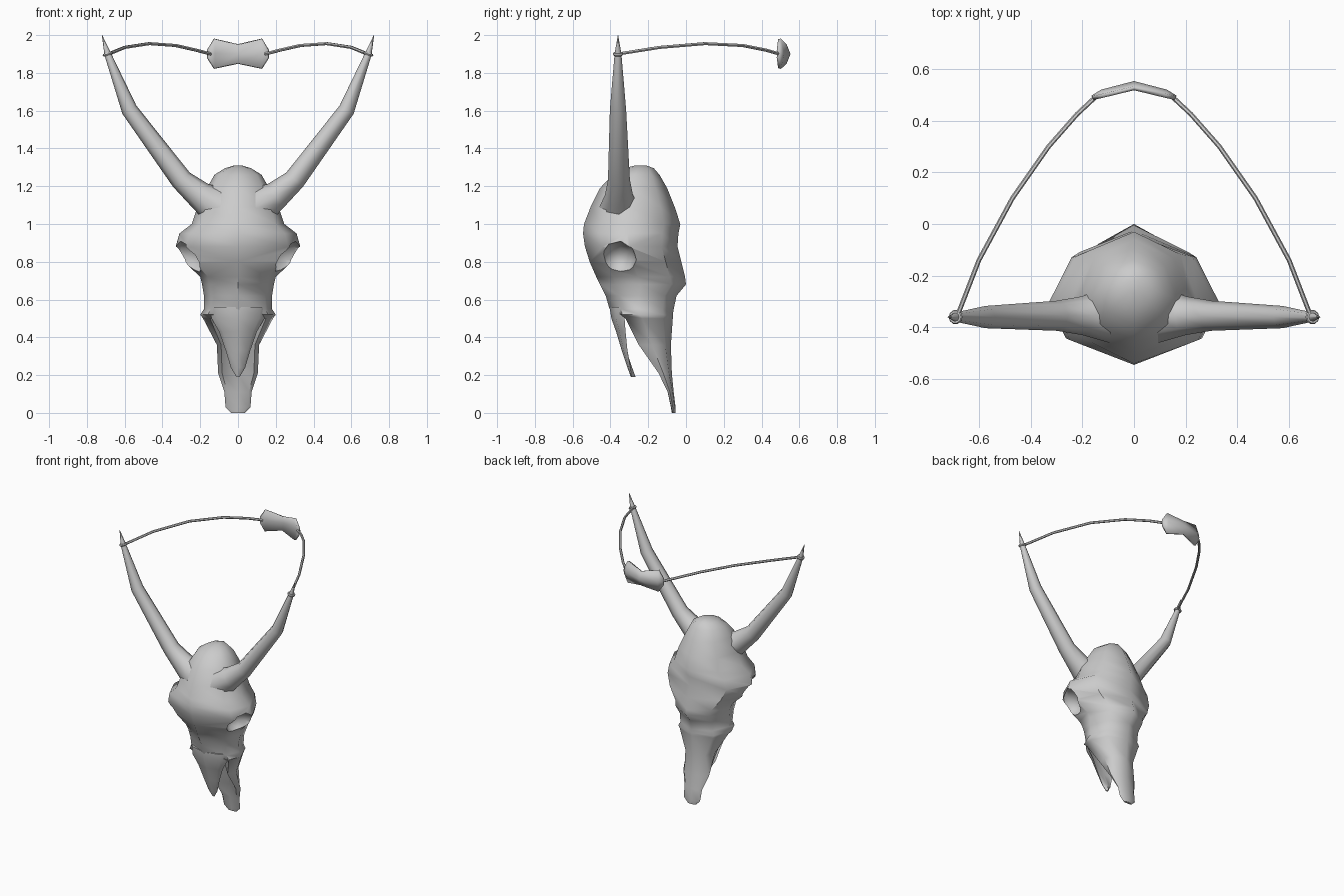
import bpy, bmesh, math
from mathutils import Vector, Matrix

if "Cube" in bpy.data.objects:
    bpy.data.objects.remove(bpy.data.objects["Cube"])


def finish(bm, name, angle=50):
    bmesh.ops.recalc_face_normals(bm, faces=bm.faces)
    me = bpy.data.meshes.new(name)
    bm.to_mesh(me)
    bm.free()
    ob = bpy.data.objects.new(name, me)
    bpy.context.collection.objects.link(ob)
    smooth(ob, angle)
    return ob


def smooth(ob, angle=50):
    bpy.ops.object.select_all(action='DESELECT')
    ob.select_set(True)
    bpy.context.view_layer.objects.active = ob
    bpy.ops.object.shade_smooth_by_angle(angle=math.radians(angle))


def skin(bm, rings):
    loops = [[bm.verts.new(p) for p in r] for r in rings]
    n = len(loops[0])
    for a, b in zip(loops, loops[1:]):
        for i in range(n):
            j = (i + 1) % n
            bm.faces.new((a[i], a[j], b[j], b[i]))
    bm.faces.new(loops[0])
    bm.faces.new(loops[-1])


def bone_ring(z, w, yf, ys, ym, yk, yb):
    """Eight-sided section symmetric in x, running from front to back."""
    half = [(0.8 * w, ys), (w, ym), (0.73 * w, yk)]
    pts = [(0, yf)] + half + [(0, yb)] + [(-x, y) for x, y in half[::-1]]
    return [Vector((x, y, z)) for x, y in pts]


def full_ring(z, w, yf, yb):
    d = yb - yf
    return bone_ring(z, w, yf, yf + .19 * d, yf + .47 * d, yf + .83 * d, yb)


def tube(name, path, radii, sides):
    bm = bmesh.new()
    path = [Vector(p) for p in path]
    rings = []
    for i, p in enumerate(path):
        t = path[min(i + 1, len(path) - 1)] - path[max(i - 1, 0)]
        q = t.to_track_quat('Z', 'Y')
        rings.append([p + q @ Vector((radii[i] * math.cos(a), radii[i] * math.sin(a), 0))
                      for a in (2 * math.pi * k / sides for k in range(sides))])
    skin(bm, rings)
    return finish(bm, name)


# Skull: cranium, brow and face, stepping into the trough-like upper jaw
cranium = [(1.31, .02, -.27, -.21), (1.295, .07, -.33, -.17), (1.26, .125, -.39, -.14),
           (1.19, .165, -.455, -.10), (1.09, .215, -.505, -.06), (1.0, .245, -.54, -.03),
           (.95, .31, -.545, -.04), (.88, .33, -.535, -.045), (.80, .285, -.51, -.025),
           (.72, .20, -.475, -.005), (.68, .19, -.455, 0), (.62, .18, -.425, -.05),
           (.55, .18, -.405, -.065)]
jaw = [(.52, .20, -.37, -.34, -.25, -.12, -.07), (.50, .185, -.20, -.32, -.23, -.12, -.07),
       (.36, .112, -.13, -.25, -.18, -.11, -.08), (.21, .105, -.10, -.145, -.12, -.09, -.075),
       (.11, .072, -.09, -.097, -.085, -.07, -.065), (.03, .066, -.08, -.078, -.07, -.06, -.055),
       (.005, .035, -.075, -.073, -.068, -.06, -.055)]
bm = bmesh.new()
skin(bm, [full_ring(*r) for r in cranium] + [bone_ring(*r) for r in jaw])
for v in bm.verts:
    if v.co.z < .006:
        v.co.z = 0
skull = finish(bm, "skull")

# Eye sockets carved out of both sides
for s in (1, -1):
    bm = bmesh.new()
    bmesh.ops.create_uvsphere(
        bm, u_segments=9, v_segments=8, radius=1,
        matrix=Matrix.Translation((s * .30, -.36, .81))
        @ Matrix.Diagonal((.13, .1, .1, 1)) @ Matrix.Rotation(math.pi / 2, 4, 'Y'))
    cutter = finish(bm, "socket_cutter")
    cutter.hide_render = True
    mod = skull.modifiers.new("socket", 'BOOLEAN')
    mod.operation = 'DIFFERENCE'
    mod.solver = 'EXACT'
    mod.object = cutter
    bpy.context.view_layer.objects.active = skull
    bpy.ops.object.modifier_apply(modifier=mod.name)
    bpy.data.objects.remove(cutter)
smooth(skull)

# Nasal bone: thin curved spike hanging in front of the jaw
bm = bmesh.new()
skin(bm, [bone_ring(z, w, yf, yf * .65 + ye * .35, ye, yf * .5 + ye * .5 + .01, yf + .025)
          for z, w, yf, ye in [(.56, .15, -.405, -.31), (.50, .14, -.395, -.325),
                               (.43, .10, -.37, -.32), (.33, .065, -.34, -.31),
                               (.24, .038, -.31, -.295), (.19, .008, -.292, -.288)]])
finish(bm, "nasal_bone")

# Horns, cord and the small bindings at the horn tips
for s, side in ((1, "right"), (-1, "left")):
    tube("horn_" + side,
         [(s * x, y, z) for x, y, z in [(.10, -.35, 1.09), (.20, -.355, 1.15), (.30, -.355, 1.235),
                                        (.575, -.36, 1.605), (.69, -.36, 1.9), (.72, -.36, 2.0)]],
         [.11, .075, .058, .043, .018, .001], 8)
    tube("cord_" + side,
         [(s * x, y, z) for x, y, z in [(.685, -.36, 1.9), (.60, -.14, 1.935), (.47, .10, 1.955),
                                        (.33, .30, 1.945), (.22, .425, 1.92), (.145, .495, 1.9)]],
         [.009] * 6, 6)
    bpy.ops.mesh.primitive_torus_add(
        location=(s * .69, -.36, 1.9), rotation=(0, s * .3, 0), major_radius=.02,
        minor_radius=.008, major_segments=10, minor_segments=6)
    bpy.context.object.name = "binding_" + side
    smooth(bpy.context.object)

# Pad at the back of the cord: bow-tie sheet bulging backwards
bm = bmesh.new()
cols = []
for x, lo, hi, ye, ym in [(-.16, 1.88, 1.92, .487, .49), (-.125, 1.823, 1.98, .495, .512),
                          (0, 1.85, 1.95, .525, .545), (.125, 1.823, 1.98, .495, .512),
                          (.16, 1.88, 1.92, .487, .49)]:
    cols.append([bm.verts.new(p) for p in ((x, ye, lo), (x, ym, (lo + hi) / 2), (x, ye, hi))])
for a, b in zip(cols, cols[1:]):
    for i in range(2):
        bm.faces.new((a[i], b[i], b[i + 1], a[i + 1]))
pad = finish(bm, "back_pad")
mod = pad.modifiers.new("thickness", 'SOLIDIFY')
mod.thickness = .016
mod.offset = 0
